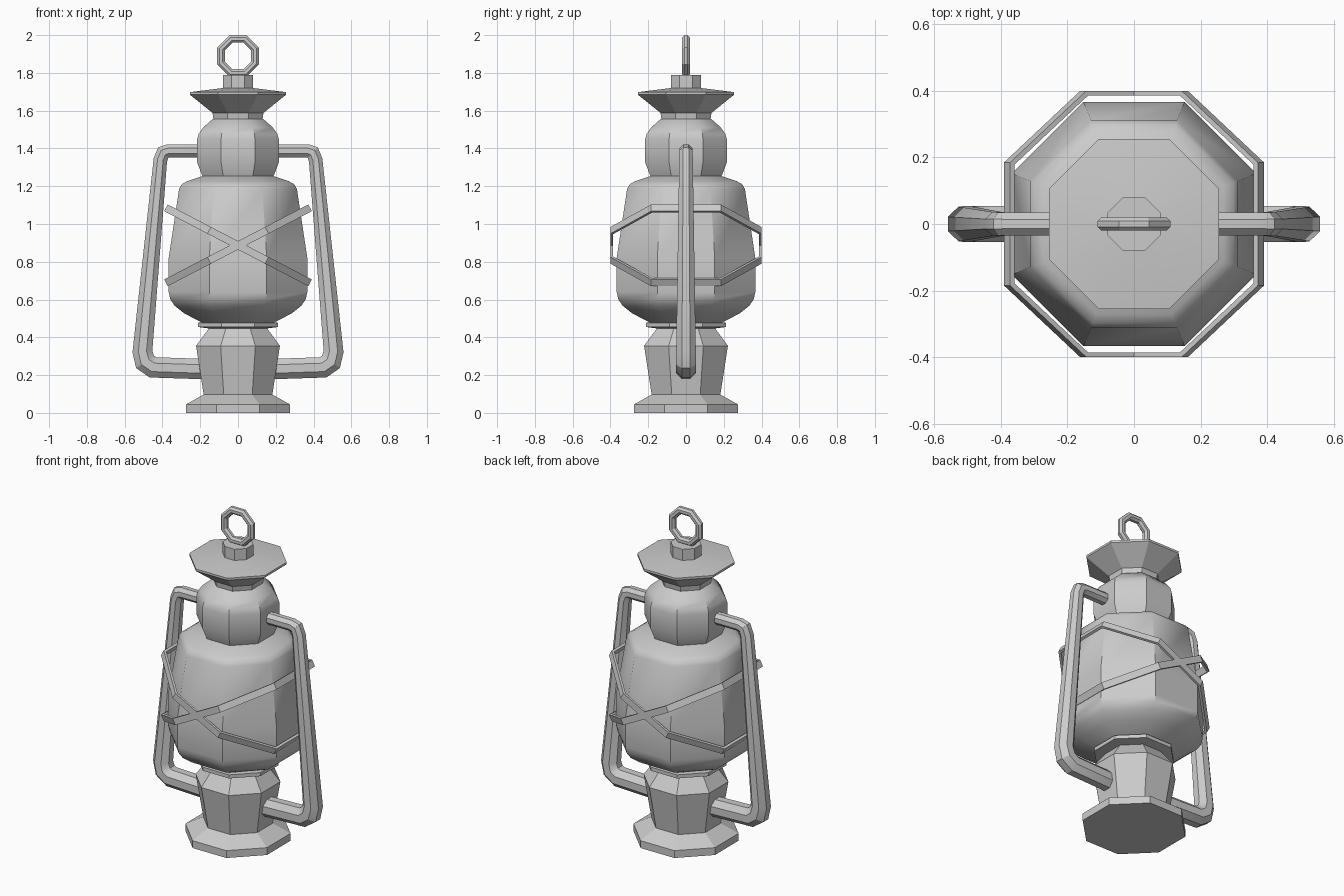
import bpy, bmesh
from math import pi, cos, sin, tan, radians
from mathutils import Vector

if "Cube" in bpy.data.objects:
    bpy.data.objects.remove(bpy.data.objects["Cube"])

N = 8
K = 1 / cos(pi / N)          # flat-to-flat half width -> corner radius


def finish(name, bm, angle=30):
    bmesh.ops.recalc_face_normals(bm, faces=bm.faces)
    me = bpy.data.meshes.new(name)
    bm.to_mesh(me)
    bm.free()
    ob = bpy.data.objects.new(name, me)
    bpy.context.collection.objects.link(ob)
    bpy.ops.object.select_all(action='DESELECT')
    ob.select_set(True)
    bpy.context.view_layer.objects.active = ob
    bpy.ops.object.shade_smooth_by_angle(angle=radians(angle))
    return ob


def skin(bm, rings, closed=False):
    """Bridge rings of vertices; cap the ends unless closed."""
    loops = [[bm.verts.new(p) for p in r] for r in rings]
    n = len(loops[0])
    pairs = list(zip(loops, loops[1:])) + ([(loops[-1], loops[0])] if closed else [])
    for a, b in pairs:
        for i in range(n):
            j = (i + 1) % n
            bm.faces.new((a[i], a[j], b[j], b[i]))
    if not closed:
        bm.faces.new(loops[0])
        bm.faces.new(loops[-1])


def lathe(name, profile, angle=30):
    """Octagonal solid from (half width, z) pairs."""
    bm = bmesh.new()
    skin(bm, [[(r * K * cos((i + .5) * 2 * pi / N), r * K * sin((i + .5) * 2 * pi / N), z)
               for i in range(N)] for r, z in profile])
    return finish(name, bm, angle)


def tube(name, path, closed=False):
    """Octagonal mitred tube along (x, z, radius) points in the XZ plane."""
    bm = bmesh.new()
    pts = [Vector((x, 0, z)) for x, z, r in path]
    n, rings = len(pts), []
    for i, p in enumerate(pts):
        prev = pts[i - 1] if (i or closed) else None
        nxt = pts[(i + 1) % n] if (i < n - 1 or closed) else None
        d1 = (p - prev).normalized() if prev is not None else (nxt - p).normalized()
        d2 = (nxt - p).normalized() if nxt is not None else d1
        t = (d1 + d2).normalized()
        side = Vector((-t.z, 0, t.x)) / t.dot(d1)
        r = path[i][2] * K
        rings.append([p + side * r * cos((k + .5) * pi / 4)
                      + Vector((0, r * sin((k + .5) * pi / 4), 0)) for k in range(8)])
    skin(bm, rings, closed)
    return finish(name, bm)


# Stand and collar
lathe("base", [(.275, 0), (.275, .045), (.182, .097), (.222, .355), (.145, .46)], 20)
lathe("collar", [(.14, .445), (.213, .455), (.213, .477), (.14, .482)], 20)

# Globe with rounded shoulders
lathe("globe", [(.14, .455), (.2, .483), (.285, .527), (.335, .567), (.358, .6), (.367, .64),
                (.367, .82), (.312, 1.185), (.298, 1.21), (.27, 1.226),
                (.2, 1.25), (.16, 1.262)], 40)

# Chimney, neck, flared cap and knob
lathe("chimney", [(.185, 1.245), (.216, 1.325), (.216, 1.45), (.208, 1.478), (.185, 1.51),
                  (.135, 1.555), (.12, 1.56)], 35)
lathe("cap", [(.12, 1.54), (.13, 1.555), (.135, 1.588), (.255, 1.685), (.255, 1.698),
              (.08, 1.72)], 15)
lathe("knob", [(.08, 1.70), (.08, 1.788)])

# Hanging ring
tube("top_ring", [(.09 * K * cos((i + .5) * pi / 4), 1.89 + .09 * K * sin((i + .5) * pi / 4), .02)
                  for i in range(8)], closed=True)

# Side frame, mirrored
frame = tube("side_frame", [(.15, 1.387, .034), (.37, 1.387, .034), (.396, 1.378, .035),
                            (.411, 1.34, .036), (.506, .325, .052), (.492, .27, .054),
                            (.45, .241, .054), (.15, .231, .054)])
frame.modifiers.new("Mirror", 'MIRROR')

# Two tilted guard hoops crossing at front and back
SLOPE = 27.5
outline = [(.43, .185), (.172, .4), (-.172, .4), (-.43, .185),
           (-.43, -.185), (-.172, -.4), (.172, -.4), (.43, -.185)]
for name, s in (("guard_hoop_a", 1), ("guard_hoop_b", -1)):
    bm = bmesh.new()
    h, f = .02, .965
    skin(bm, [[(x, y, -h), (x, y, h), (x * f, y * f, h), (x * f, y * f, -h)]
              for x, y in outline], closed=True)
    hoop = finish(name, bm)
    hoop.rotation_euler.y = radians(s * SLOPE)
    hoop.location.z = .887
